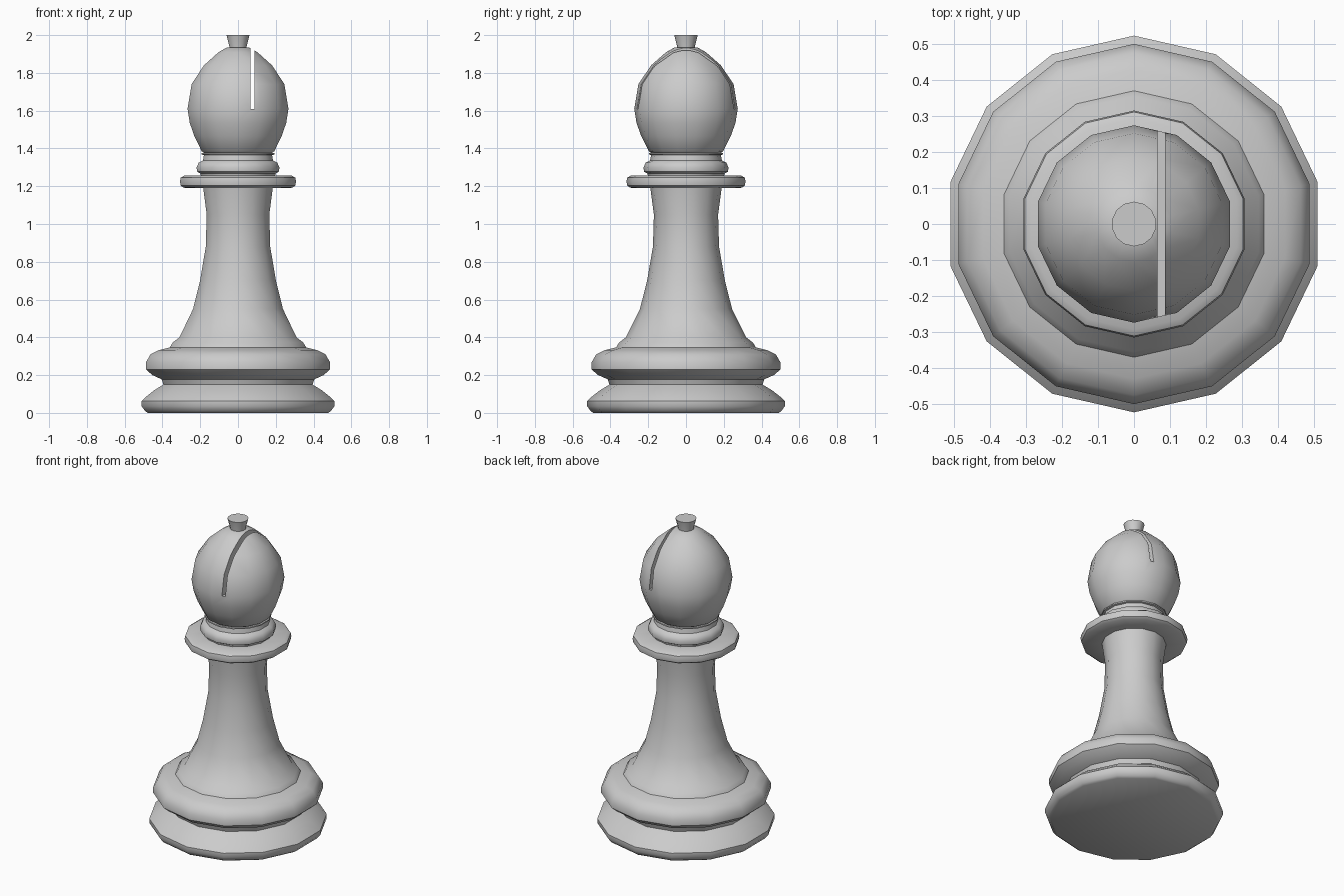
import bpy, bmesh
from math import sin, cos, pi, radians

if "Cube" in bpy.data.objects:
    bpy.data.objects.remove(bpy.data.objects["Cube"])

SIDES = 14


def lathe(name, profile):
    """Revolve (radius, z) points around z, with flat caps at both ends."""
    bm = bmesh.new()
    rings = []
    for r, z in profile:
        rings.append([bm.verts.new((r * sin(2 * pi * i / SIDES), r * cos(2 * pi * i / SIDES), z))
                      for i in range(SIDES)])
    for a, b in zip(rings, rings[1:]):
        for i in range(SIDES):
            j = (i + 1) % SIDES
            bm.faces.new((a[i], a[j], b[j], b[i]))
    bm.faces.new(rings[0])
    bm.faces.new(rings[-1])
    bmesh.ops.recalc_face_normals(bm, faces=bm.faces)
    mesh = bpy.data.meshes.new(name)
    bm.to_mesh(mesh)
    bm.free()
    ob = bpy.data.objects.new(name, mesh)
    bpy.context.collection.objects.link(ob)
    return ob


def smooth(ob, angle=40):
    bpy.ops.object.select_all(action='DESELECT')
    ob.select_set(True)
    bpy.context.view_layer.objects.active = ob
    bpy.ops.object.shade_smooth_by_angle(angle=radians(angle))


# Foot, belly ring and flared stem
body = lathe("base_and_stem", [
    (0.49, 0.0), (0.505, 0.01), (0.523, 0.035), (0.523, 0.063), (0.50, 0.085),
    (0.455, 0.12), (0.405, 0.15), (0.415, 0.178), (0.465, 0.20), (0.50, 0.23),
    (0.50, 0.268), (0.475, 0.31), (0.43, 0.332), (0.37, 0.347), (0.355, 0.372),
    (0.318, 0.40), (0.244, 0.55), (0.206, 0.70), (0.175, 0.88),
    (0.17, 1.05), (0.19, 1.20)])

# Wide collar disc
collar = lathe("collar", [
    (0.19, 1.19), (0.295, 1.192), (0.311, 1.203), (0.315, 1.225),
    (0.311, 1.245), (0.293, 1.256), (0.19, 1.257)])

# Smaller ring and neck under the head
neck = lathe("neck_ring", [
    (0.20, 1.25), (0.205, 1.268), (0.222, 1.277), (0.225, 1.30), (0.213, 1.325),
    (0.19, 1.337), (0.185, 1.365), (0.197, 1.368), (0.197, 1.376), (0.17, 1.378)])

# Egg-shaped head
head = lathe("head", [
    (0.175, 1.37), (0.197, 1.385), (0.237, 1.465), (0.262, 1.535), (0.274, 1.61),
    (0.252, 1.74), (0.185, 1.84), (0.105, 1.91), (0.06, 1.935)])

# Slot cut through the head
bpy.ops.mesh.primitive_cube_add(size=1, location=(0.076, 0, 1.86))
cutter = bpy.context.object
cutter.name = "slot_cutter"
cutter.scale = (0.021, 1.0, 0.5)
cutter.hide_render = True
cut = head.modifiers.new("slot", 'BOOLEAN')
cut.operation = 'DIFFERENCE'
cut.solver = 'EXACT'
cut.object = cutter
bpy.context.view_layer.objects.active = head
bpy.ops.object.modifier_apply(modifier=cut.name)
bpy.data.objects.remove(cutter)

# Flared finial on top
finial = lathe("finial", [(0.045, 1.91), (0.047, 1.94), (0.062, 2.0)])

for part in (body, collar, neck, head, finial):
    smooth(part)
